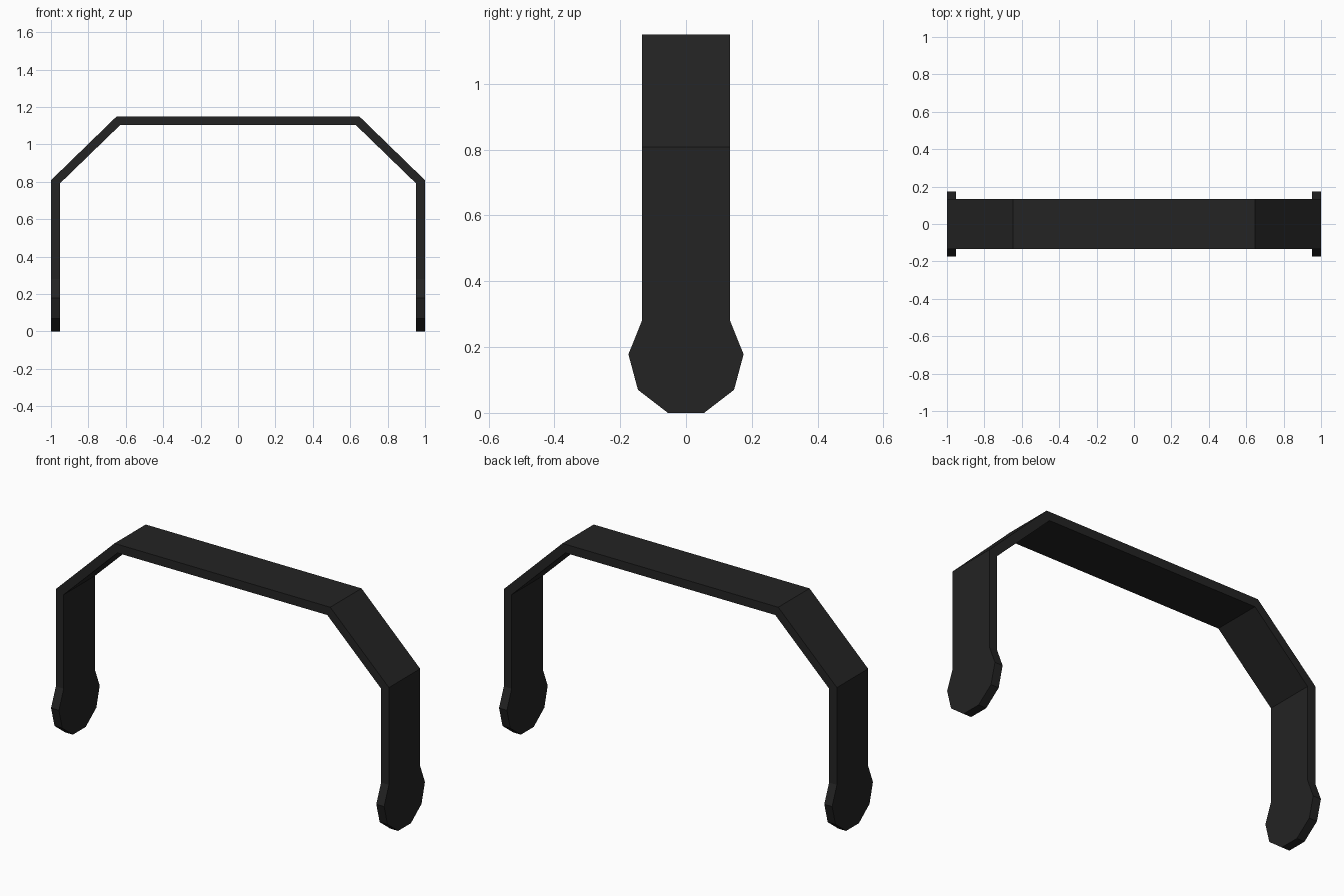
import bpy
import bmesh

cube = bpy.data.objects.get("Cube")
if cube:
    bpy.data.objects.remove(cube, do_unlink=True)

# Single dark colour
black = bpy.data.materials.new("matte_black")
black.use_nodes = True
colour = (0.017, 0.017, 0.017, 1)
black.diffuse_color = colour
black.node_tree.nodes["Principled BSDF"].inputs["Base Color"].default_value = colour

THICK = 0.047
BAND = 0.134

# Stations up one side: outer x, outer z, inner x, inner z, half width
inner = 1 - THICK
foot = [(0.0, 0.055), (0.07, 0.146), (0.178, 0.175), (0.28, BAND)]
side = [(1, z, inner, z, w) for z, w in foot]
side += [(1, 0.808, inner, 0.79, BAND),
         (0.648, 1.15, 0.63, 1.15 - THICK, BAND)]
stations = side + [(-a, b, -c, d, w) for a, b, c, d, w in reversed(side)]

# Bent strap with rounded feet: sweep a rectangular section through the stations
bm = bmesh.new()
rings = []
for ox, oz, ix, iz, w in stations:
    corners = [(ox, -w, oz), (ox, w, oz), (ix, w, iz), (ix, -w, iz)]
    rings.append([bm.verts.new(c) for c in corners])
for a, b in zip(rings, rings[1:]):
    for i in range(4):
        j = (i + 1) % 4
        bm.faces.new((a[i], a[j], b[j], b[i]))
bm.faces.new(rings[0])
bm.faces.new(rings[-1])
bmesh.ops.recalc_face_normals(bm, faces=bm.faces)

mesh = bpy.data.meshes.new("strap_arch")
bm.to_mesh(mesh)
bm.free()
mesh.materials.append(black)
arch = bpy.data.objects.new("strap_arch", mesh)
bpy.context.collection.objects.link(arch)
